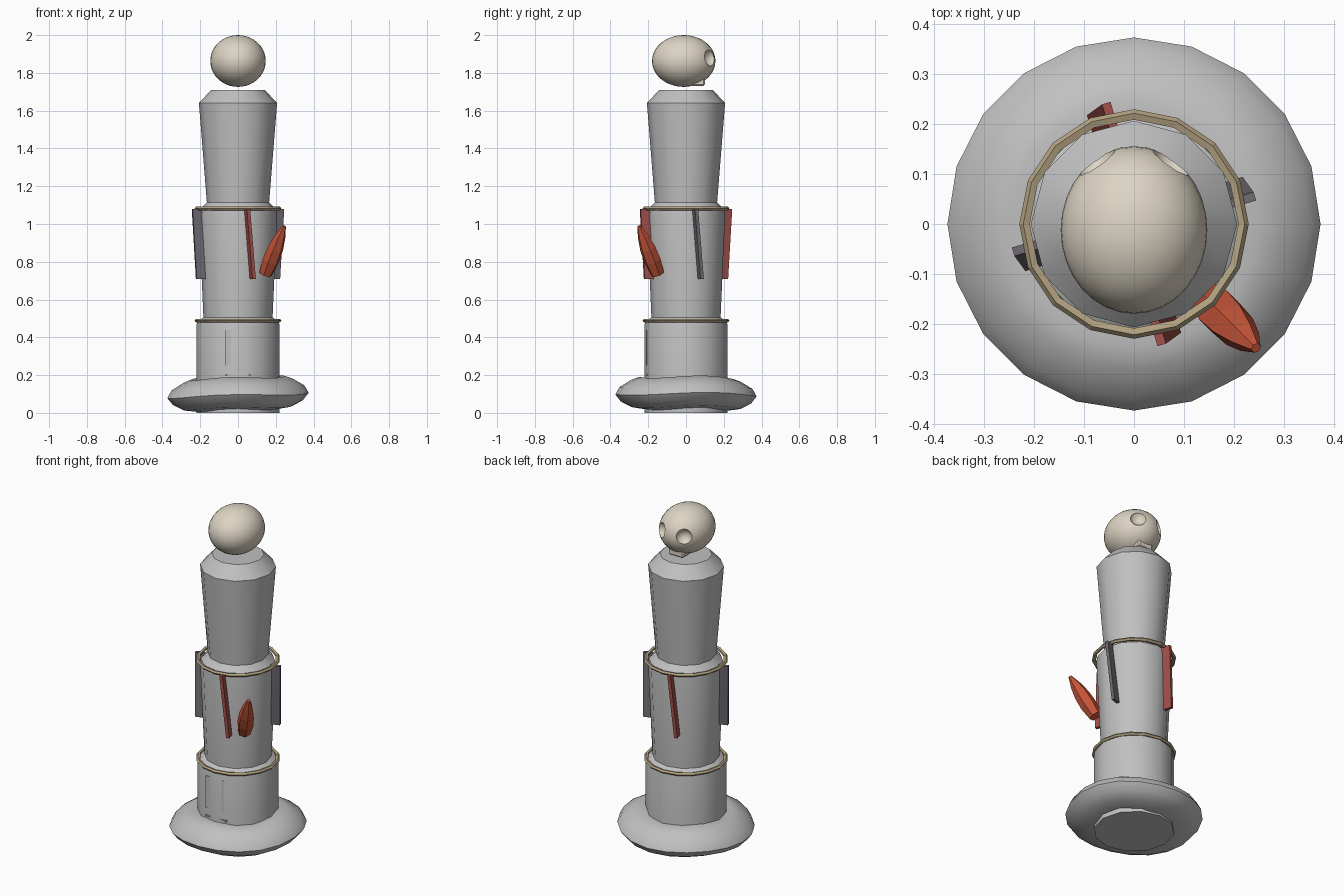
import bpy, bmesh, math
from mathutils import Vector, Matrix

if "Cube" in bpy.data.objects:
    bpy.data.objects.remove(bpy.data.objects["Cube"])


def mat(name, r, g, b):
    m = bpy.data.materials.new(name)
    m.diffuse_color = (r, g, b, 1)
    m.use_nodes = True
    m.node_tree.nodes["Principled BSDF"].inputs["Base Color"].default_value = m.diffuse_color
    return m


STONE = mat("grey stone", .53, .53, .53)
BRASS = mat("dull brass", .45, .36, .22)
BONE = mat("bone", .72, .66, .55)
RED = mat("banner red", .36, .08, .07)
SLATE = mat("banner slate", .16, .145, .17)
ORANGE = mat("orange red", .56, .09, .04)


def finish(bm, name, material, smooth=None):
    bmesh.ops.recalc_face_normals(bm, faces=bm.faces)
    me = bpy.data.meshes.new(name)
    bm.to_mesh(me)
    bm.free()
    me.materials.append(material)
    ob = bpy.data.objects.new(name, me)
    bpy.context.collection.objects.link(ob)
    if smooth:
        bpy.ops.object.select_all(action='DESELECT')
        ob.select_set(True)
        bpy.context.view_layer.objects.active = ob
        bpy.ops.object.shade_smooth_by_angle(angle=math.radians(smooth))
    return ob


def lathe(profile, sides, closed=False):
    """Rings of (radius, z) points around z, capped or joined into a loop."""
    bm = bmesh.new()
    rings = []
    for r, z in profile:
        rings.append([bm.verts.new((r * math.sin(a), -r * math.cos(a), z))
                      for a in (2 * math.pi * i / sides for i in range(sides))])
    pairs = list(zip(rings, rings[1:]))
    if closed:
        pairs.append((rings[-1], rings[0]))
    for lo, hi in pairs:
        for i in range(sides):
            j = (i + 1) % sides
            bm.faces.new((lo[i], lo[j], hi[j], hi[i]))
    if not closed:
        bm.faces.new(rings[0])
        bm.faces.new(rings[-1])
    return bm


def box(x0, x1, y0, y1, z0, z1):
    bm = bmesh.new()
    bmesh.ops.create_cube(bm, size=1)
    for v in bm.verts:
        v.co = ((x0 + x1) / 2 + v.co.x * (x1 - x0), (y0 + y1) / 2 + v.co.y * (y1 - y0),
                (z0 + z1) / 2 + v.co.z * (z1 - z0))
    return bm


# Tower body
finish(lathe([(.22, 0), (.22, .465), (.215, .485), (.183, .505), (.207, 1.045),
              (.203, 1.075), (.165, 1.115), (.207, 1.64), (.142, 1.71)], 12),
       "tower", STONE, 32)

# Uneven mound around the foot
mound = lathe([(.205, .015), (.29, .026), (.345, .055), (.374, .092), (.352, .132),
               (.29, .17), (.25, .185), (.205, .18)], 20)
for v in mound.verts:
    a = math.atan2(v.co.y, v.co.x)
    v.co.z += .03 * v.co.x + .006 * math.sin(3 * a + .5)
finish(mound, "foot_mound", STONE, 60)

# Brass hoops
for name, z in (("lower_hoop", .488), ("upper_hoop", 1.082)):
    finish(lathe([(.209, z - .006), (.222, z - .01), (.23, z), (.222, z + .01),
                  (.209, z + .006)], 16, True), name, BRASS)

# Four slanted hanging banners
for k in range(4):
    fin = box(.185, .242, -.009, .009, .71, 1.08)
    for v in fin.verts:
        t = (v.co.z - .895) / .37
        v.co.x += .012 * t
        v.co.y -= .035 * t
    turn = math.radians(-73 + 90 * k)
    if k % 2 == 0:
        top = RED
    else:
        top = SLATE
    # lean every banner the same way in its own quarter
    for v in fin.verts:
        v.co = Matrix.Rotation(turn, 3, 'Z') @ v.co
    finish(fin, f"banner_{k + 1}", top)

# Six-sided leaning pod
pod = lathe([(.036, 0), (.046, .08), (.043, .155), (.03, .225), (.01, .29)], 6)
axis = Vector((.1, -.1, .258))
turn = axis.to_track_quat('Z', 'Y').to_matrix()
for v in pod.verts:
    v.co = turn @ v.co + Vector((.146, -.15, .735))
finish(pod, "pod", ORANGE)

# Door and step, just proud of the wall
door = box(-.07, .05, -.21, -.18, .25, .44)
finish(door, "door", STONE)
finish(box(-.07, .07, -.213, -.18, .198, .206), "door_step", STONE)

# Skull: stretched sphere with carved eye sockets facing the back
bm = bmesh.new()
bmesh.ops.create_uvsphere(bm, u_segments=32, v_segments=20, radius=1)
for v in bm.verts:
    v.co = (v.co.x * .147, v.co.y * .168 - .012, v.co.z * .137 + 1.863)
skull = finish(bm, "skull", BONE)
for s in (-1, 1):
    bm = bmesh.new()
    bmesh.ops.create_uvsphere(bm, u_segments=20, v_segments=12, radius=.048)
    bmesh.ops.translate(bm, verts=bm.verts, vec=(s * .085, .14, 1.882))
    cutter = finish(bm, "socket_cutter", BONE)
    cutter.hide_render = True
    mod = skull.modifiers.new("socket", 'BOOLEAN')
    mod.operation = 'DIFFERENCE'
    mod.solver = 'EXACT'
    mod.object = cutter
    bpy.ops.object.select_all(action='DESELECT')
    skull.select_set(True)
    bpy.context.view_layer.objects.active = skull
    bpy.ops.object.modifier_apply(modifier=mod.name)
    bpy.data.objects.remove(cutter)
bpy.ops.object.shade_smooth_by_angle(angle=math.radians(35))

# Jaw block
jaw = box(-.05, .05, .0, .1, 1.73, 1.79)
bmesh.ops.bevel(jaw, geom=jaw.edges[:], offset=.008, segments=1, affect='EDGES')
finish(jaw, "jaw", BONE)
